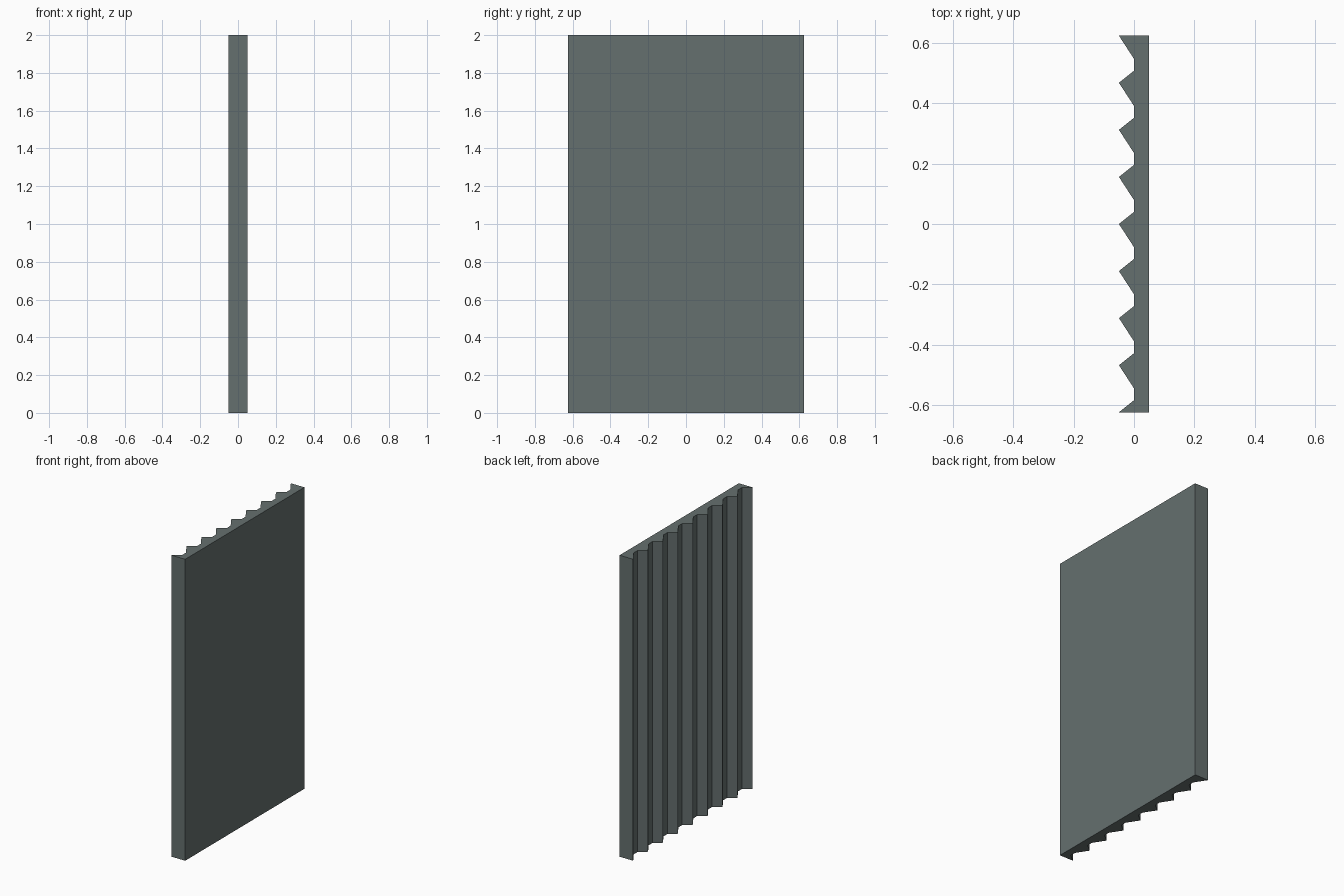
import bpy
import bmesh

cube = bpy.data.objects.get("Cube")
if cube:
    bpy.data.objects.remove(cube, do_unlink=True)

HEIGHT = 2.0
HALF_WIDTH = 0.625
HALF_DEPTH = 0.05
RIDGES = 8
PITCH = 2 * HALF_WIDTH / RIDGES
SHORT_RUN, LONG_RUN = 0.04, 0.077   # the two slopes of each ridge

# Slate grey panel colour
slate = bpy.data.materials.new("slate_grey")
slate.use_nodes = True
colour = (0.13, 0.16, 0.158, 1)
slate.diffuse_color = colour
slate.node_tree.nodes["Principled BSDF"].inputs["Base Color"].default_value = colour

# Plan outline: flat side, then sawtooth ridges with half ridges at both ends
outline = [(HALF_DEPTH, -HALF_WIDTH), (HALF_DEPTH, HALF_WIDTH)]
for i in range(RIDGES):
    tip = HALF_WIDTH - i * PITCH
    outline += [(-HALF_DEPTH, tip), (0, tip - LONG_RUN), (0, tip - PITCH + SHORT_RUN)]
outline.append((-HALF_DEPTH, -HALF_WIDTH))

# Extrude the outline upwards
bm = bmesh.new()
base = bm.faces.new([bm.verts.new((x, y, 0)) for x, y in outline])
raised = bmesh.ops.extrude_face_region(bm, geom=[base], use_keep_orig=True)["geom"]
top = [v for v in raised if isinstance(v, bmesh.types.BMVert)]
bmesh.ops.translate(bm, verts=top, vec=(0, 0, HEIGHT))
bmesh.ops.recalc_face_normals(bm, faces=bm.faces)

mesh = bpy.data.meshes.new("ridged_panel")
bm.to_mesh(mesh)
bm.free()
mesh.materials.append(slate)
panel = bpy.data.objects.new("ridged_panel", mesh)
bpy.context.collection.objects.link(panel)
